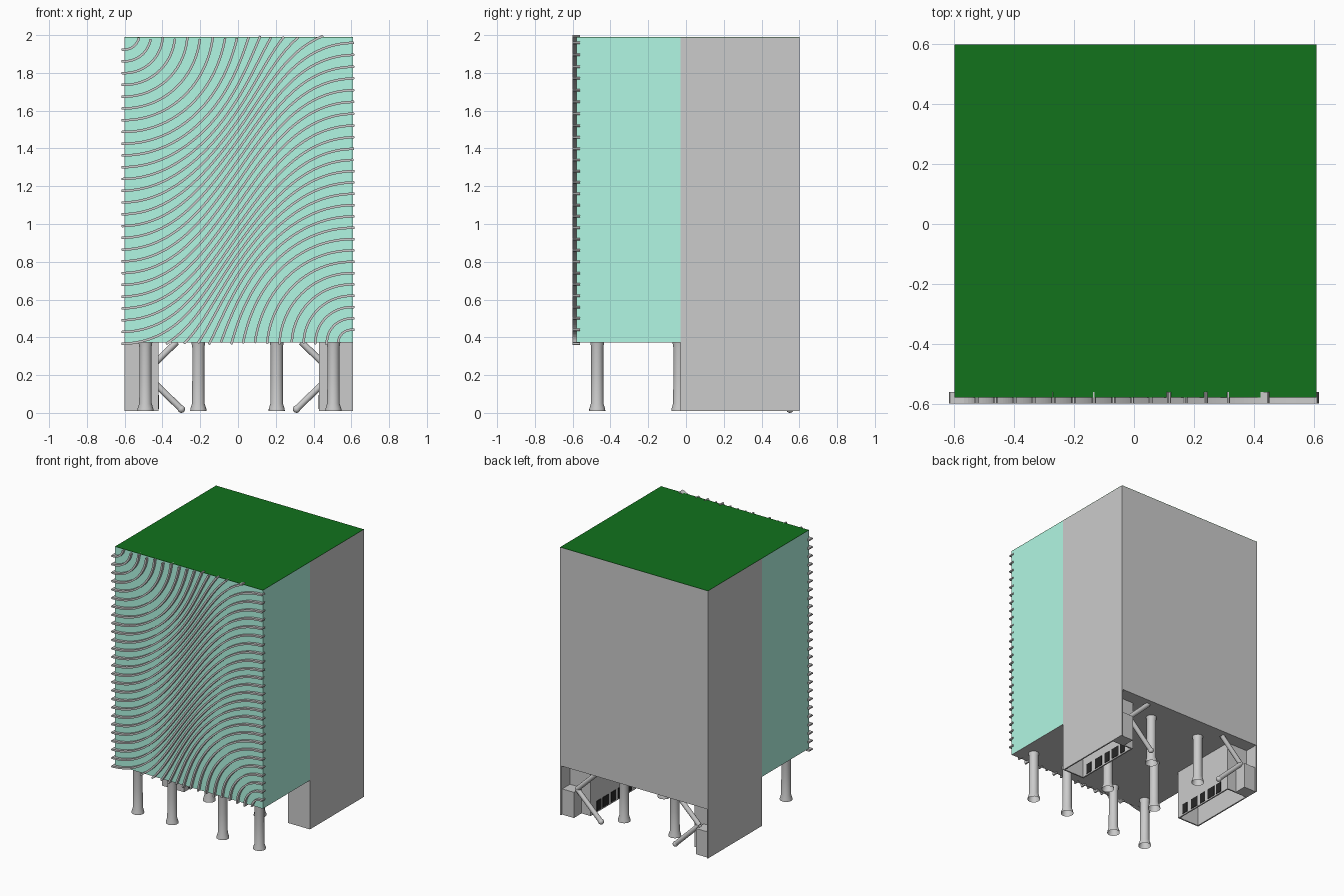
import bpy, bmesh, math
from mathutils import Vector, kdtree

if "Cube" in bpy.data.objects:
    bpy.data.objects.remove(bpy.data.objects["Cube"])

CX = 0.005                       # mirror plane of the building
X0, X1, ZB, ZT = -0.6, 0.61, 0.375, 1.99


def material(name, rgb):
    m = bpy.data.materials.new(name)
    m.diffuse_color = (*rgb, 1)
    m.use_nodes = True
    m.node_tree.nodes["Principled BSDF"].inputs["Base Color"].default_value = m.diffuse_color
    return m


GLASS = material("teal_glass", (0.44, 0.93, 0.77))
GREEN = material("green_roof", (0.006, 0.17, 0.012))
DARK = material("dark_opening", (0.02, 0.02, 0.02))


def finish(name, bm, mat=None, smooth=False):
    bmesh.ops.recalc_face_normals(bm, faces=bm.faces)
    me = bpy.data.meshes.new(name)
    bm.to_mesh(me)
    bm.free()
    ob = bpy.data.objects.new(name, me)
    bpy.context.collection.objects.link(ob)
    if mat:
        me.materials.append(mat)
    if smooth:
        bpy.ops.object.select_all(action='DESELECT')
        ob.select_set(True)
        bpy.context.view_layer.objects.active = ob
        bpy.ops.object.shade_smooth_by_angle()
    return ob


def box(name, x, y, z, mat=None):
    bm = bmesh.new()
    bmesh.ops.create_cube(bm, size=1)
    for v in bm.verts:
        v.co = [(a + b) / 2 + c * abs(b - a) for (a, b), c in zip((x, y, z), v.co)]
    return finish(name, bm, mat)


def rod(name, a, b, r):
    a, b = Vector(a), Vector(b)
    bm = bmesh.new()
    bmesh.ops.create_cone(bm, cap_ends=True, segments=16, radius1=r, radius2=r,
                          depth=(b - a).length)
    q = (b - a).to_track_quat('Z', 'Y')
    for v in bm.verts:
        v.co = q @ v.co + (a + b) / 2
    return finish(name, bm, smooth=True)


# Main volumes
box("glass_front", (X0, X1), (-0.58, -0.03), (ZB, ZT - 0.002), GLASS)
box("rear_block", (X0, X1), (-0.03, 0.6), (ZB, ZT - 0.002))
box("roof", (X0, X1), (-0.58, 0.6), (ZT - 0.002, ZT), GREEN)
box("soffit", (X0, X1), (-0.58, 0.6), (ZB - 0.002, ZB))

# Side cores: hollow, open underneath, with a rear recess holding the braces
T = 0.01
for s, side in ((-1, "left"), (1, "right")):
    def mx(a, b):
        return tuple(sorted((CX + s * a, CX + s * b)))
    box(side + "_core_outer_wall", mx(0.605 - T, 0.605), (-0.03, 0.6), (0.01, ZB))
    box(side + "_core_inner_wall", mx(0.425, 0.425 + T), (-0.03, 0.5), (0.01, ZB))
    box(side + "_core_front_wall", mx(0.425, 0.605), (-0.03, -0.03 + T), (0.01, ZB))
    box(side + "_core_rear_wall", mx(0.425, 0.605), (0.5 - T, 0.5), (0.01, ZB))
    box(side + "_core_plinth", mx(0.5, 0.6), (0.5, 0.59), (0.01, 0.2))
    for i, y in enumerate((0.02, 0.11, 0.21, 0.29, 0.38)):
        box(f"{side}_core_opening_{i}", mx(0.422, 0.425 + T + 0.003),
            (y, y + (0.07 if i % 2 else 0.05)), (0.02, 0.095), DARK)
    hub = (CX + s * 0.5, 0.55, 0.21)
    foot = (CX + s * 0.305, 0.55, 0.02)
    rod(side + "_upper_brace", hub, (CX + s * 0.33, 0.55, ZB), 0.017)
    rod(side + "_lower_brace", hub, foot, 0.017)
    bm = bmesh.new()
    bmesh.ops.create_uvsphere(bm, u_segments=16, v_segments=8, radius=0.02)
    bmesh.ops.translate(bm, verts=bm.verts, vec=foot)
    finish(side + "_brace_foot", bm, smooth=True)


# Round columns with flared feet and heads (hollow underneath)
PROFILE = [(0.043, 0.01), (0.042, 0.022), (0.033, 0.05), (0.032, 0.2),
           (0.032, 0.345), (0.037, ZB)]


def column(name, x, y):
    n = 20
    bm = bmesh.new()
    rings = [[bm.verts.new((x + r * math.cos(2 * math.pi * k / n),
                            y + r * math.sin(2 * math.pi * k / n), z))
              for k in range(n)] for r, z in PROFILE]
    for a, b in zip(rings, rings[1:]):
        for k in range(n):
            bm.faces.new((a[k], a[(k + 1) % n], b[(k + 1) % n], b[k]))
    finish(name, bm, smooth=True)


for i, x in enumerate((-0.49, -0.21, 0.205, 0.505)):
    column(f"front_column_{i}", x, -0.47)
for i, x in enumerate((-0.21, 0.205)):
    column(f"middle_column_{i}", x, -0.035)
    column(f"rear_column_{i}", x, 0.43)

# Facade fins: evenly spaced streamlines of a smooth direction field
FX, FZ0, FZ1 = 0.618, 0.358, 1.998


def angle(x, z):
    a = math.radians(56) * max(0, math.cos(math.pi * x / 1.25)) ** 1.15
    for u, v in ((x + 0.6, 2 - z), (0.6 - x, z - 0.37)):   # arcs about two corners
        u, v = max(u, 0), max(v, 0)
        w = math.exp(-(math.hypot(u, v) / 0.72) ** 4)
        a += (math.atan2(u, v + 1e-6) - a) * w
    return a


lines = []


def build_tree():
    t = kdtree.KDTree(sum(map(len, lines)))
    for p in (p for l in lines for p in l):
        t.insert((p[0], 0, p[1]), 0)
    t.balance()
    return t


def gap(t, x, z):
    d = t.find((x, 0, z))[2] if lines else None
    return 9 if d is None else d


def trace(t, x, z, sign, stop):
    pts, h = [], 0.018 * sign
    for _ in range(200):
        a = angle(x, z)
        a = angle(x + h / 2 * math.cos(a), z + h / 2 * math.sin(a))
        x, z = x + h * math.cos(a), z + h * math.sin(a)
        if abs(x) > FX or not FZ0 < z < FZ1 or gap(t, x, z) < stop:
            break
        pts.append((x, z))
    return pts


tree = build_tree()


def seed(x, z, sep, stop=0.027):
    global tree
    if gap(tree, x, z) < sep:
        return
    l = trace(tree, x, z, -1, stop)[::-1] + [(x, z)] + trace(tree, x, z, 1, stop)
    if len(l) > 6:
        lines.append(l)
        tree = build_tree()


for k in range(27):                       # left edge
    seed(-FX, 0.366 + 0.0623 * k, 0.03)
for k in range(163):                      # right edge
    seed(FX, 1.99 - 0.01 * k, 0.058)
for i in range(60):                       # bottom and top edges
    seed(0.6 - 0.02 * i, FZ0 + 0.002, 0.05)
    seed(-0.6 + 0.02 * i, FZ1 - 0.002, 0.05)
for j in range(54):                       # remaining gaps
    for i in range(40):
        seed(-0.59 + 0.03 * i, 0.38 + 0.03 * j, 0.047, 0.03)

bm = bmesh.new()
W = 0.0065
for l in lines:
    P = [Vector((x, 0, z)) for x, z in l]
    # extra end points give rounded tips
    d0, d1 = (P[1] - P[0]).normalized(), (P[-1] - P[-2]).normalized()
    pts = [P[0], P[0] + d0 * 0.003] + P[1:-1] + [P[-1] - d1 * 0.003, P[-1]]
    prev = None
    for i, p in enumerate(pts):
        d = (pts[min(i + 1, len(pts) - 1)] - pts[max(i - 1, 0)]).normalized()
        n = Vector((-d.z, 0, d.x)) * (W * 0.5 if i in (0, len(pts) - 1) else W)
        ring = [bm.verts.new(p + n * s + Vector((0, y, 0)))
                for s, y in ((1, -0.6), (-1, -0.6), (-1, -0.562), (1, -0.562))]
        if prev:
            for k in range(4):
                bm.faces.new((prev[k], prev[(k + 1) % 4], ring[(k + 1) % 4], ring[k]))
        else:
            bm.faces.new(ring)
        prev = ring
    bm.faces.new(prev)
finish("facade_fins", bm)
